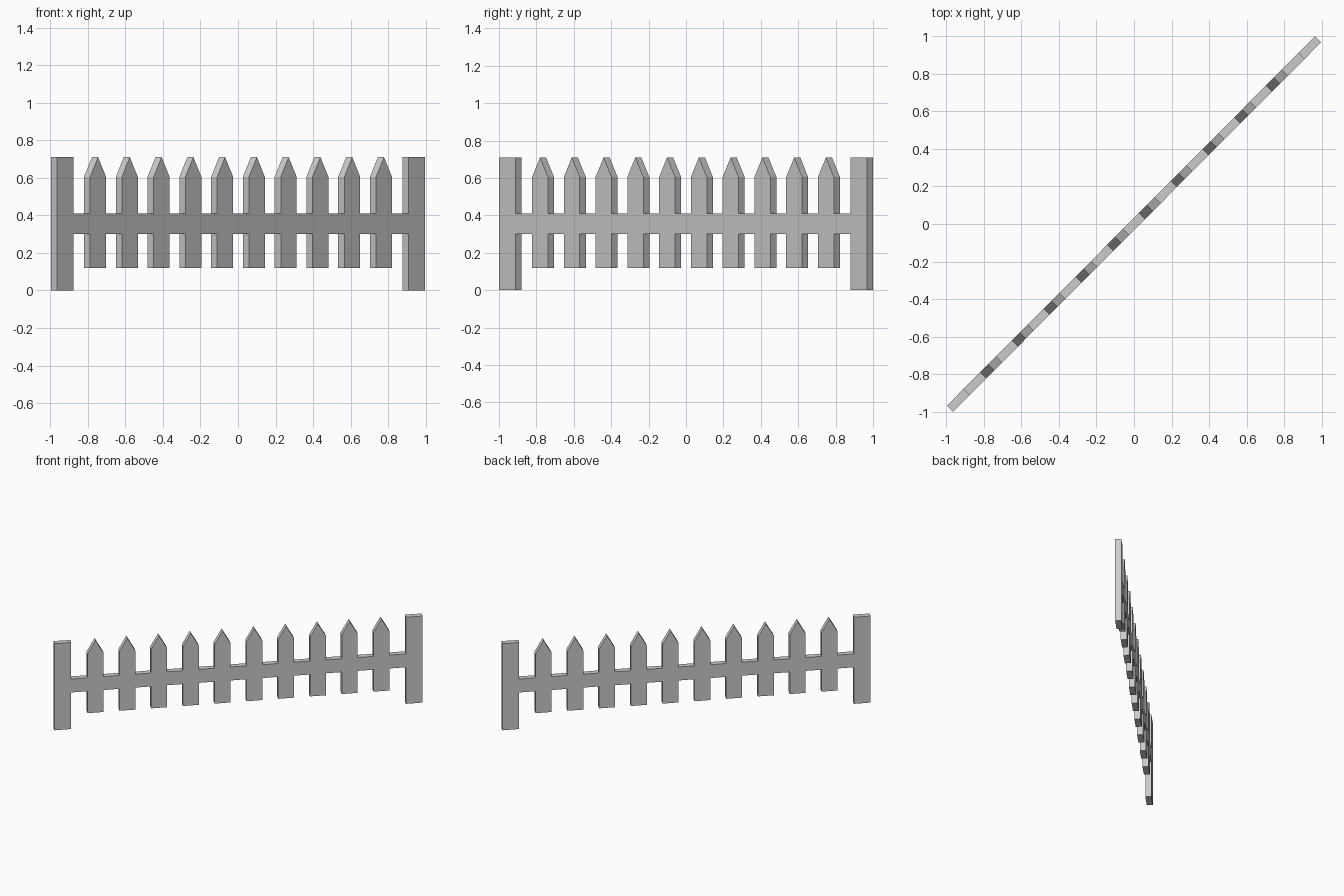
import bpy, bmesh, math
from mathutils import Matrix

if "Cube" in bpy.data.objects:
    bpy.data.objects.remove(bpy.data.objects["Cube"])

HALF_LEN, THICK = 1.390, 0.046
POST_W, PICKET_W, TOP = 0.127, 0.120, 0.71
RAIL_LOW, RAIL_HIGH = 0.30, 0.41
PICKET_LOW, SHOULDER = 0.12, 0.605
COUNT, SPAN = 10, 1.079

# Upper and lower edges of the board silhouette, left to right
inner = HALF_LEN - POST_W
top = [(-HALF_LEN, TOP), (-inner, TOP), (-inner, RAIL_HIGH)]
bottom = [(-HALF_LEN, 0), (-inner, 0), (-inner, RAIL_LOW)]
for i in range(COUNT):
    c = -SPAN + 2 * SPAN * i / (COUNT - 1)
    a, b = c - PICKET_W / 2, c + PICKET_W / 2
    top += [(a, RAIL_HIGH), (a, SHOULDER), (c, TOP), (b, SHOULDER), (b, RAIL_HIGH)]
    bottom += [(a, RAIL_LOW), (a, PICKET_LOW), (b, PICKET_LOW), (b, RAIL_LOW)]
top += [(inner, RAIL_HIGH), (inner, TOP), (HALF_LEN, TOP)]
bottom += [(inner, RAIL_LOW), (inner, 0), (HALF_LEN, 0)]

# Extrude the silhouette to the board thickness and turn it onto the diagonal
bm = bmesh.new()
face = bm.faces.new([bm.verts.new((x, -THICK / 2, z)) for x, z in bottom + top[::-1]])
ext = bmesh.ops.extrude_face_region(bm, geom=[face], use_keep_orig=True)
moved = [v for v in ext["geom"] if isinstance(v, bmesh.types.BMVert)]
bmesh.ops.translate(bm, verts=moved, vec=(0, THICK, 0))
bmesh.ops.recalc_face_normals(bm, faces=bm.faces)
bmesh.ops.triangulate(bm, faces=[f for f in bm.faces if len(f.verts) > 4])
bm.transform(Matrix.Rotation(math.radians(45.1), 4, 'Z'))

mesh = bpy.data.meshes.new("picket_fence")
bm.to_mesh(mesh)
bm.free()
bpy.context.collection.objects.link(bpy.data.objects.new("picket_fence", mesh))
